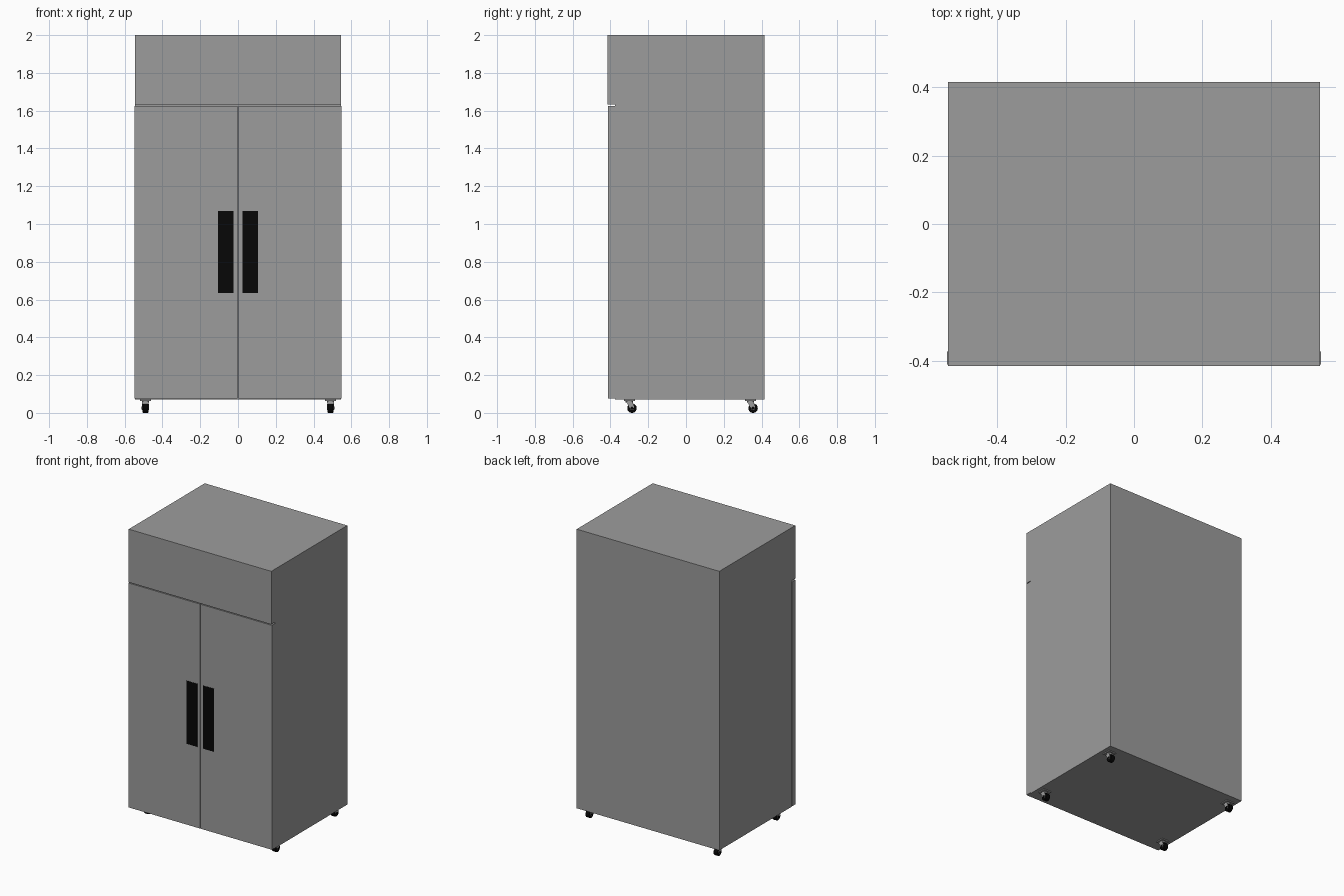
import bpy, bmesh, math
from mathutils import Matrix

if "Cube" in bpy.data.objects:
    bpy.data.objects.remove(bpy.data.objects["Cube"])


def material(name, rgb):
    m = bpy.data.materials.new(name)
    m.diffuse_color = (*rgb, 1)
    m.use_nodes = True
    m.node_tree.nodes["Principled BSDF"].inputs["Base Color"].default_value = m.diffuse_color
    return m


BLACK = material("black", (0.002, 0.002, 0.002))
STEEL = material("dark_steel", (0.335, 0.335, 0.335))


def finish(name, bm, mat):
    bmesh.ops.recalc_face_normals(bm, faces=bm.faces)
    me = bpy.data.meshes.new(name)
    bm.to_mesh(me)
    bm.free()
    ob = bpy.data.objects.new(name, me)
    bpy.context.collection.objects.link(ob)
    me.materials.append(mat)
    return ob


def box(name, x0, x1, y0, y1, z0, z1, mat=STEEL):
    bm = bmesh.new()
    m = Matrix.Translation(((x0 + x1) / 2, (y0 + y1) / 2, (z0 + z1) / 2))
    bmesh.ops.create_cube(bm, size=1, matrix=m @ Matrix.Diagonal((x1 - x0, y1 - y0, z1 - z0, 1)))
    return finish(name, bm, mat)


def extrude_x(name, profile, x0, x1, mat=STEEL):
    """Extrude a (y, z) outline along x."""
    bm = bmesh.new()
    face = bm.faces.new([bm.verts.new((x0, y, z)) for y, z in profile])
    new = bmesh.ops.extrude_face_region(bm, geom=[face])["geom"]
    bmesh.ops.translate(bm, vec=(x1 - x0, 0, 0),
                        verts=[v for v in new if isinstance(v, bmesh.types.BMVert)])
    return finish(name, bm, mat)


def cylinder(name, center, radius, depth, axis, mat=STEEL, bevel=0):
    bm = bmesh.new()
    m = Matrix.Translation(center)
    if axis == 'X':
        m = m @ Matrix.Rotation(math.pi / 2, 4, 'Y')
    bmesh.ops.create_cone(bm, cap_ends=True, segments=28, radius1=radius,
                          radius2=radius, depth=depth, matrix=m)
    if bevel:
        rim = [e for e in bm.edges if any(len(f.verts) > 4 for f in e.link_faces)]
        bmesh.ops.bevel(bm, geom=rim, offset=bevel, segments=3, profile=0.5, affect='EDGES')
    ob = finish(name, bm, mat)
    bpy.context.view_layer.objects.active = ob
    ob.select_set(True)
    bpy.ops.object.shade_smooth_by_angle(angle=math.radians(35))
    ob.select_set(False)
    return ob


# Cabinet with overhanging header panel
extrude_x("cabinet", [(0.415, 0.071), (0.415, 2.0), (-0.415, 2.0), (-0.415, 1.633),
                      (-0.377, 1.633), (-0.377, 0.071)], -0.545, 0.545)

# Doors and black handle plates
for side, s in (("left", -1), ("right", 1)):
    box(side + "_door", *sorted((s * 0.002, s * 0.548)), -0.412, -0.373, 0.075, 1.626)
    box(side + "_handle", *sorted((s * 0.023, s * 0.105)), -0.4135, -0.405, 0.634, 1.07, BLACK)


# Swivel casters: mounting plate, swivel, two fork cheeks, wheel and axle
def caster(name, x, y):
    wy, wz, r = y + 0.014, 0.025, 0.025
    box(name + "_plate", x - 0.029, x + 0.029, y - 0.029, y + 0.029, 0.064, 0.072)
    cylinder(name + "_swivel", (x, y, 0.061), 0.019, 0.012, 'Z')
    outline = [(y - 0.018, 0.06), (y + 0.017, 0.06), (wy + 0.011, 0.03), (wy + 0.007, 0.018),
               (wy, 0.015), (wy - 0.007, 0.019)]
    for side, s in (("left", -1), ("right", 1)):
        extrude_x(f"{name}_{side}_fork", outline, *sorted((x + s * 0.0155, x + s * 0.018)))
    box(name + "_fork_bridge", x - 0.018, x + 0.018, y - 0.018, y + 0.017, 0.054, 0.06)
    cylinder(name + "_wheel", (x, wy, wz), r, 0.03, 'X', BLACK, bevel=0.003)
    cylinder(name + "_axle", (x, wy, wz), 0.008, 0.04, 'X', BLACK)


for row, y in (("front", -0.3), ("rear", 0.341)):
    for side, x in (("left", -0.49), ("right", 0.49)):
        caster(f"{row}_{side}_caster", x, y)
